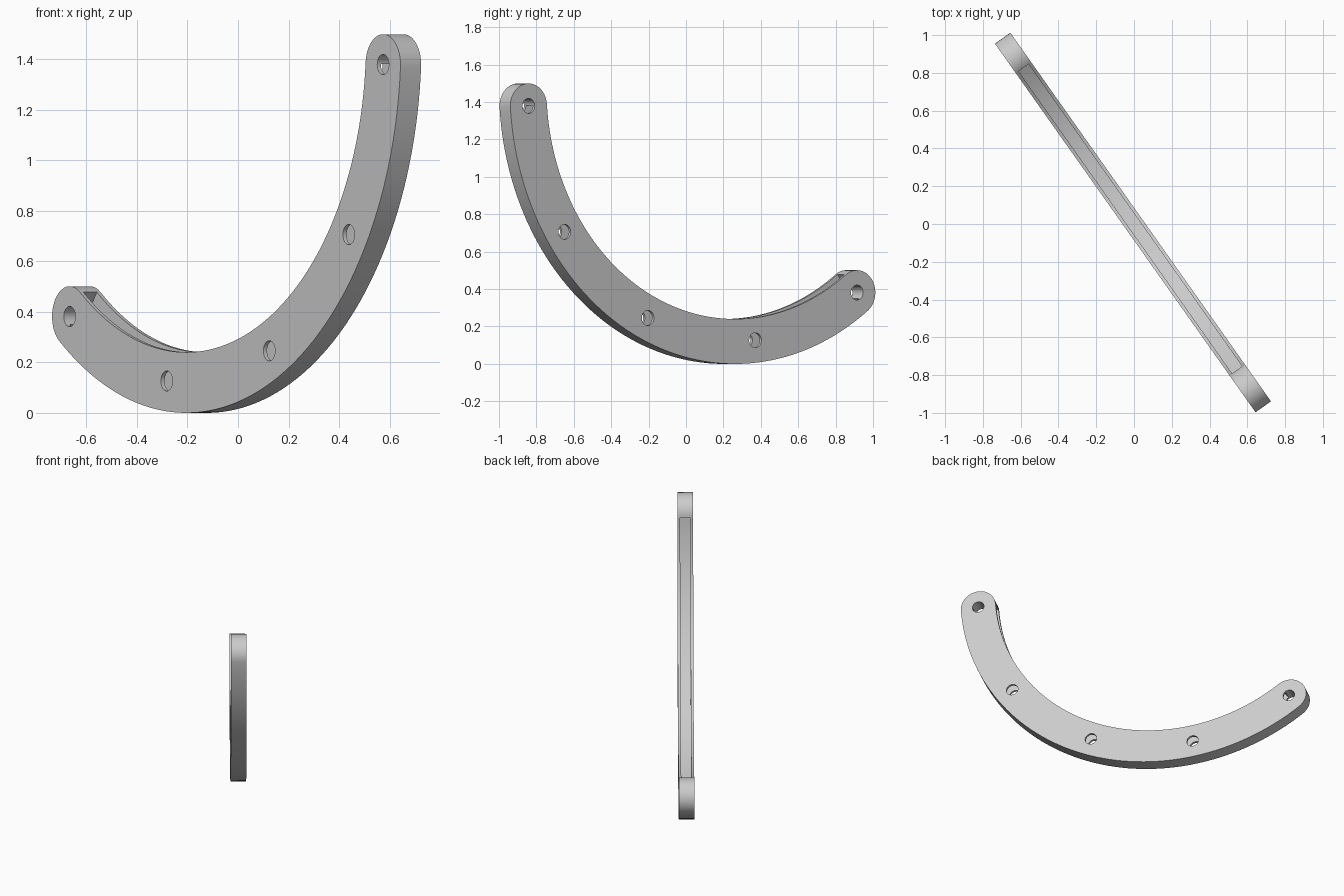
import bpy
import bmesh
from math import cos, sin, pi, radians
from mathutils import Matrix, Vector

old = bpy.data.objects.get("Cube")
if old:
    bpy.data.objects.remove(old, do_unlink=True)

# Main dimensions: the bar is an arc in its own x-z plane, thickness along y
CENTRE = Vector((-0.285, 0, 1.474))
RADIUS = 1.354
HALF_WIDTH = 0.12
THICKNESS = 0.10
SLOT_WIDTH = 0.065
SLOT_FLOOR = RADIUS + 0.08
HOLE_RADIUS = 0.04
START, END = radians(-126.2), radians(-4.0)
HOLES = 5


def arc(centre, radius, a0, a1, steps):
    """Points along a circular arc in the x-z plane."""
    angles = [a0 + (a1 - a0) * i / steps for i in range(steps + 1)]
    return [centre + radius * Vector((cos(a), 0, sin(a))) for a in angles]


def on_bar(angle):
    return CENTRE + RADIUS * Vector((cos(angle), 0, sin(angle)))


def slab(name, outline, depth):
    """Closed outline extruded symmetrically along y."""
    bm = bmesh.new()
    face = bm.faces.new([bm.verts.new(p - Vector((0, depth / 2, 0))) for p in outline])
    ext = bmesh.ops.extrude_face_region(bm, geom=[face])
    verts = [v for v in ext["geom"] if isinstance(v, bmesh.types.BMVert)]
    bmesh.ops.translate(bm, verts=verts, vec=(0, depth, 0))
    bmesh.ops.recalc_face_normals(bm, faces=bm.faces)
    mesh = bpy.data.meshes.new(name)
    bm.to_mesh(mesh)
    bm.free()
    obj = bpy.data.objects.new(name, mesh)
    bpy.context.collection.objects.link(obj)
    return obj


# Curved bar with rounded ends
outline = arc(CENTRE, RADIUS + HALF_WIDTH, START, END, 64)
outline += arc(on_bar(END), HALF_WIDTH, END, END + pi, 20)[1:-1]
outline += arc(CENTRE, RADIUS - HALF_WIDTH, END, START, 64)
outline += arc(on_bar(START), HALF_WIDTH, START + pi, START + 2 * pi, 20)[1:-1]
bar = slab("curved_bar", outline, THICKNESS)

# Slot open on the inner edge, running between the end holes
slot = arc(CENTRE, SLOT_FLOOR, START, END, 64)
slot += arc(CENTRE, RADIUS - 2 * HALF_WIDTH, END, START, 64)
cutters = [slab("slot_cutter", slot, SLOT_WIDTH)]

# Evenly spaced pin holes through both walls
for i in range(HOLES):
    angle = START + (END - START) * i / (HOLES - 1)
    ring = arc(on_bar(angle), HOLE_RADIUS, 0.03, 0.03 + 2 * pi, 32)[:-1]
    cutters.append(slab("hole_cutter", ring, THICKNESS * 2))

for cutter in cutters:
    cutter.hide_render = True
    mod = bar.modifiers.new("cut", 'BOOLEAN')
    mod.operation = 'DIFFERENCE'
    mod.solver = 'EXACT'
    mod.object = cutter

# Bake the cuts and drop the cutters
bpy.context.view_layer.update()
graph = bpy.context.evaluated_depsgraph_get()
mesh = bpy.data.meshes.new_from_object(bar.evaluated_get(graph))
bar.modifiers.clear()
bar.data = mesh
mesh.name = "curved_bar"
for cutter in cutters:
    bpy.data.objects.remove(cutter, do_unlink=True)

# Turn the bar diagonally about the vertical axis
mesh.transform(Matrix.Rotation(radians(-54.74), 4, 'Z'))

# Single grey finish
grey = bpy.data.materials.new("plain_grey")
grey.use_nodes = True
colour = (0.6, 0.6, 0.6, 1)
grey.diffuse_color = colour
grey.node_tree.nodes["Principled BSDF"].inputs["Base Color"].default_value = colour
mesh.materials.clear()
mesh.materials.append(grey)

bpy.ops.object.select_all(action='DESELECT')
bar.select_set(True)
bpy.context.view_layer.objects.active = bar
bpy.ops.object.shade_smooth_by_angle(angle=radians(30))
